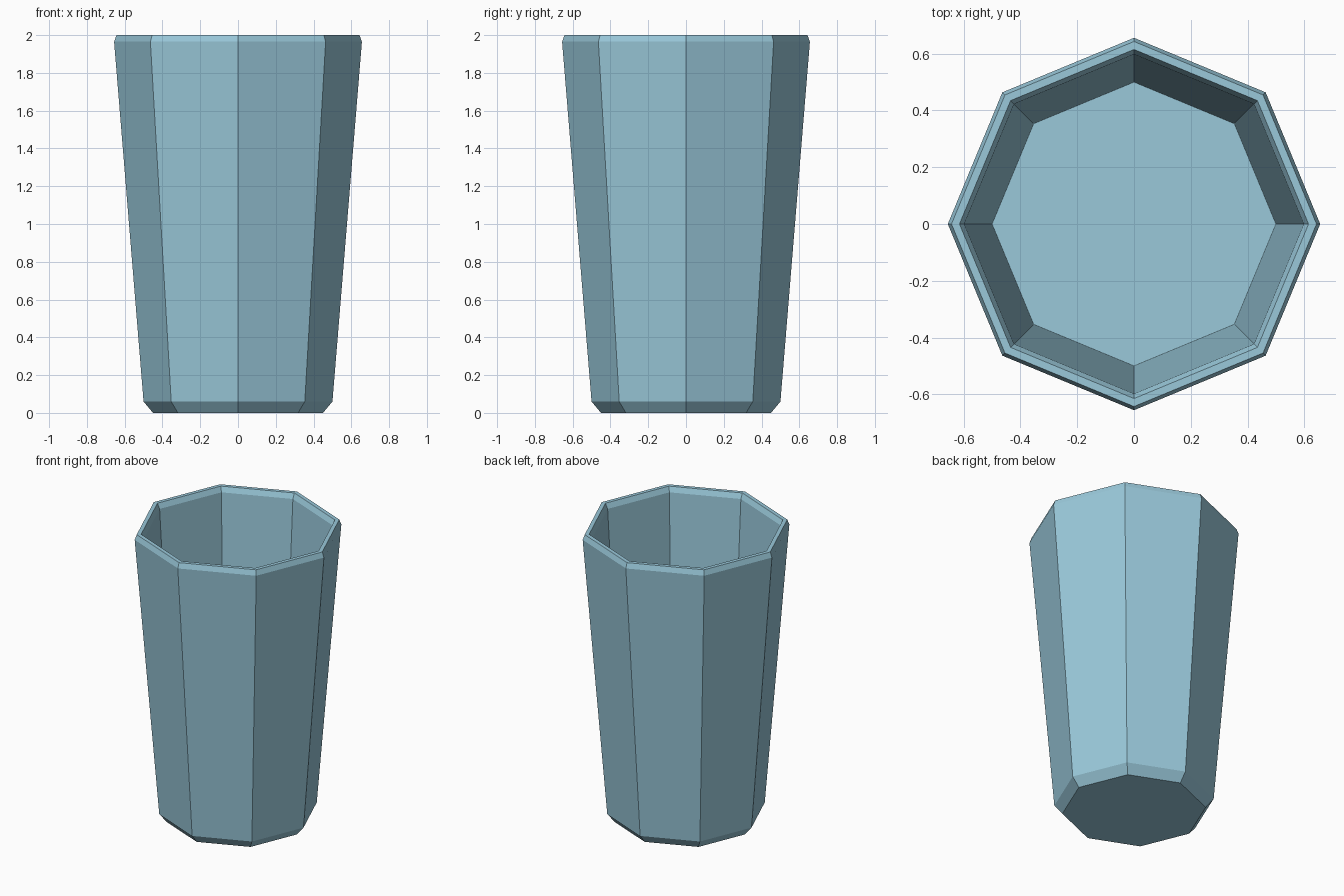
import bpy, bmesh
from math import cos, sin, tau

if "Cube" in bpy.data.objects:
    bpy.data.objects.remove(bpy.data.objects["Cube"])

SIDES = 8
# radius, height: base chamfer, outer wall, bevelled rim, inner wall, inner floor
PROFILE = [(0.45, 0.0), (0.50, 0.06), (0.656, 1.965), (0.643, 2.0),
           (0.615, 2.0), (0.598, 1.965), (0.50, 0.30)]

bm = bmesh.new()
rings = [[bm.verts.new((r * cos(tau * i / SIDES), r * sin(tau * i / SIDES), z))
          for i in range(SIDES)] for r, z in PROFILE]

# Walls and rim
for a, b in zip(rings, rings[1:]):
    for i in range(SIDES):
        j = (i + 1) % SIDES
        bm.faces.new((a[i], a[j], b[j], b[i]))

# Underside and inner floor
bm.faces.new(rings[0][::-1])
bm.faces.new(rings[-1])
bmesh.ops.recalc_face_normals(bm, faces=bm.faces[:])

mesh = bpy.data.meshes.new("tumbler")
bm.to_mesh(mesh)
bm.free()
tumbler = bpy.data.objects.new("tumbler", mesh)
bpy.context.collection.objects.link(tumbler)

# Pale blue glass
mat = bpy.data.materials.new("pale_blue")
mat.diffuse_color = (0.32, 0.58, 0.70, 1.0)
mat.use_nodes = True
mat.node_tree.nodes["Principled BSDF"].inputs["Base Color"].default_value = mat.diffuse_color
mesh.materials.append(mat)
